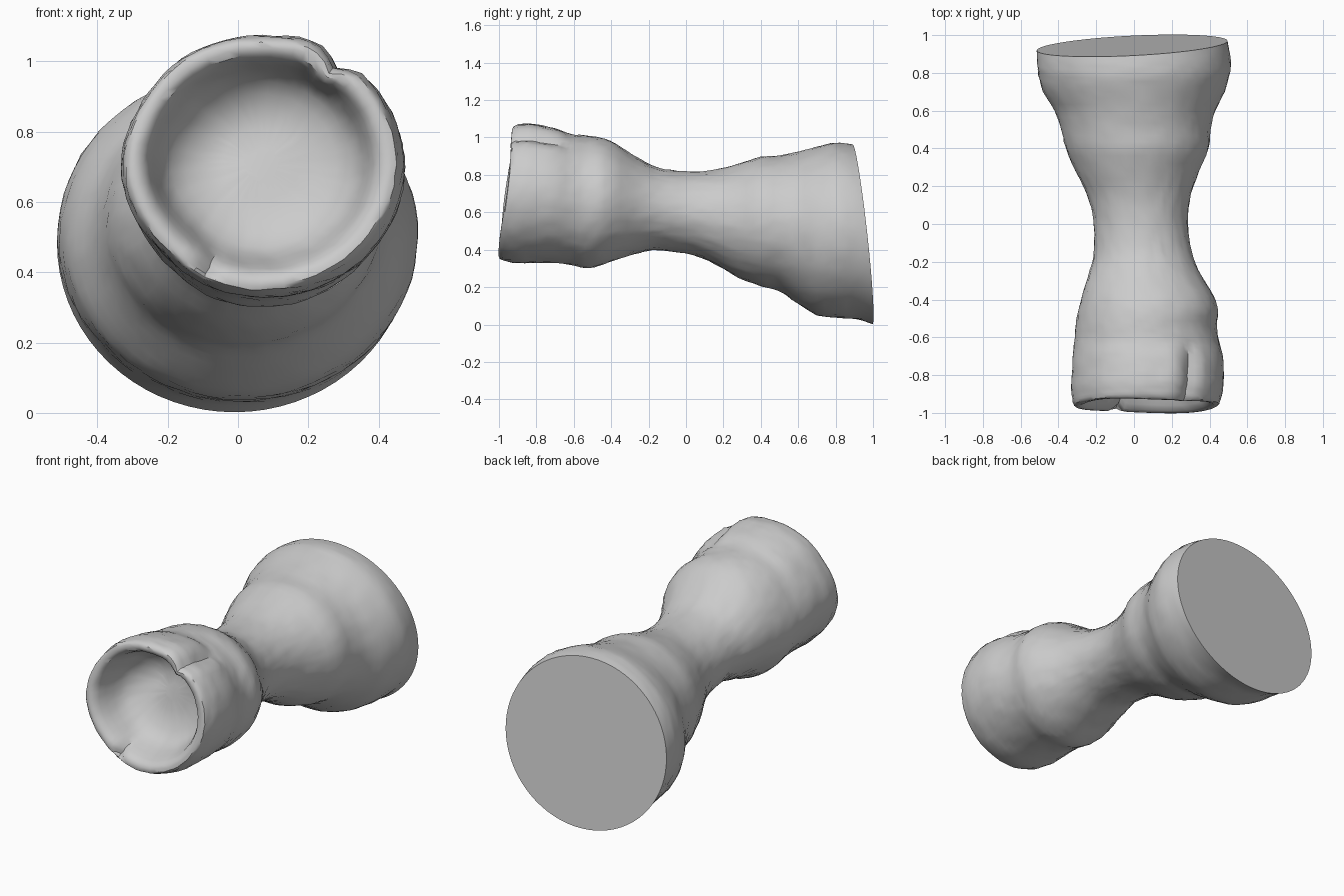
import bpy, bmesh, random
from math import sin, cos, pi, exp, radians

if "Cube" in bpy.data.objects:
    bpy.data.objects.remove(bpy.data.objects["Cube"])

random.seed(4)
N = 72      # points around the body
SUB = 3     # rings between neighbouring stations

# Stations along the body: y, left x, right x, bottom z, top z
ST = [(-0.94, -.325, .455, .345, 1.07), (-0.88, -.333, .47, .33, 1.075),
      (-0.8, -.33, .475, .33, 1.065), (-0.7, -.325, .47, .33, 1.045),
      (-0.62, -.315, .45, .32, 1.02), (-0.54, -.31, .438, .30, 1.01),
      (-0.46, -.295, .445, .315, 1.0), (-0.38, -.275, .42, .345, .97),
      (-0.28, -.245, .36, .375, .905), (-0.18, -.215, .315, .397, .85),
      (-0.08, -.21, .292, .392, .825), (0.04, -.217, .285, .37, .818),
      (0.16, -.25, .303, .32, .828), (0.28, -.31, .345, .25, .86),
      (0.4, -.36, .395, .205, .897), (0.5, -.385, .405, .178, .905),
      (0.6, -.42, .43, .11, .925), (0.7, -.48, .48, .05, .95),
      (0.8, -.505, .51, .036, .97), (0.88, -.513, .507, .028, .97),
      (0.945, -.515, .495, .002, .963)]

# Rim and hollow: scale of the front outline, y of that ring
BOWL = [(.985, -.955), (.955, -.962), (.91, -.962), (.86, -.952), (.82, -.925),
        (.785, -.885), (.75, -.84), (.71, -.80), (.65, -.77), (.55, -.745),
        (.42, -.725), (.28, -.712), (.13, -.708)]


def catmull(p, t):
    return tuple(.5 * (2 * b + (c - a) * t + (2 * a - 5 * b + 4 * c - d) * t * t
                       + (3 * b - a - 3 * c + d) * t ** 3) for a, b, c, d in zip(*p))


def bump(a, centre, width):
    d = (a - centre + pi) % (2 * pi) - pi
    return exp(-(d / width) ** 2)


def clamp(v):
    return max(0., min(1., v))


bm = bmesh.new()


def ring(y, xl, xr, zb, zt, scale=1.0):
    cx, cz = (xl + xr) / 2, (zb + zt) / 2
    verts = []
    front = clamp((-.6 - y) / .3) if scale == 1 else 1
    back = clamp((y - .7) / .245)
    head = clamp((-.25 - y) / .3)
    for i in range(N):
        a = 2 * pi * i / N
        # lopsided head: flattened lower left, groove at the upper right
        r = scale * (1 - .035 * head * bump(a, radians(222), .4)
                     - .02 * head * bump(a, radians(150), .3))
        groove = clamp((-.6 - y) / .12) if scale == 1 else clamp((scale - .7) / .2)
        r -= scale * .085 * groove * bump(a, radians(55), .1)
        r += scale * .025 * groove * bump(a, radians(71), .14)
        # nick through the lower lip
        lip = clamp((scale - .72) / .1) * clamp((1 - scale) / .05)
        nick = .045 * lip * bump(a, radians(244), .07)
        x = cx + (xr - xl) / 2 * r * cos(a)
        z = cz + (zt - zb) / 2 * r * sin(a)
        yy = y + nick + front * (.115 * (z - .71) + .006 * sin(3 * a + 1) * lip)
        if scale < .85:   # steeper and deeper at the upper left
            yy += .035 * (.85 - scale) / .3 * bump(a, radians(135), 1.2) * clamp(scale / .5)
        yy += back * (.05 * x - .11 * (z - .48))
        # light hand-made unevenness
        if -.99 < y < .9:
            k = .0025
            x += random.uniform(-k, k)
            z += random.uniform(-k, k)
        verts.append(bm.verts.new((x, yy, z)))
    return verts


# Bowl rings from the hollow's floor out to the lip, then the outer body
rings = [ring(y, *ST[0][1:], scale=s) for s, y in reversed(BOWL)]
for i in range(len(ST) - 1):
    p = [ST[max(i - 1, 0)], ST[i], ST[i + 1], ST[min(i + 2, len(ST) - 1)]]
    rings += [ring(*catmull(p, j / SUB)) for j in range(SUB)]
rings.append(ring(*ST[-1]))

for a, b in zip(rings, rings[1:]):
    for i in range(N):
        j = (i + 1) % N
        bm.faces.new((a[i], a[j], b[j], b[i]))

# Hollow floor and flat base cap
bm.faces.new(rings[0])
bm.faces.new(rings[-1])
bmesh.ops.recalc_face_normals(bm, faces=bm.faces)

me = bpy.data.meshes.new("waisted_stand")
bm.to_mesh(me)
bm.free()
ob = bpy.data.objects.new("waisted_stand", me)
bpy.context.collection.objects.link(ob)
bpy.context.view_layer.objects.active = ob
ob.select_set(True)
bpy.ops.object.shade_smooth_by_angle(angle=radians(40))
